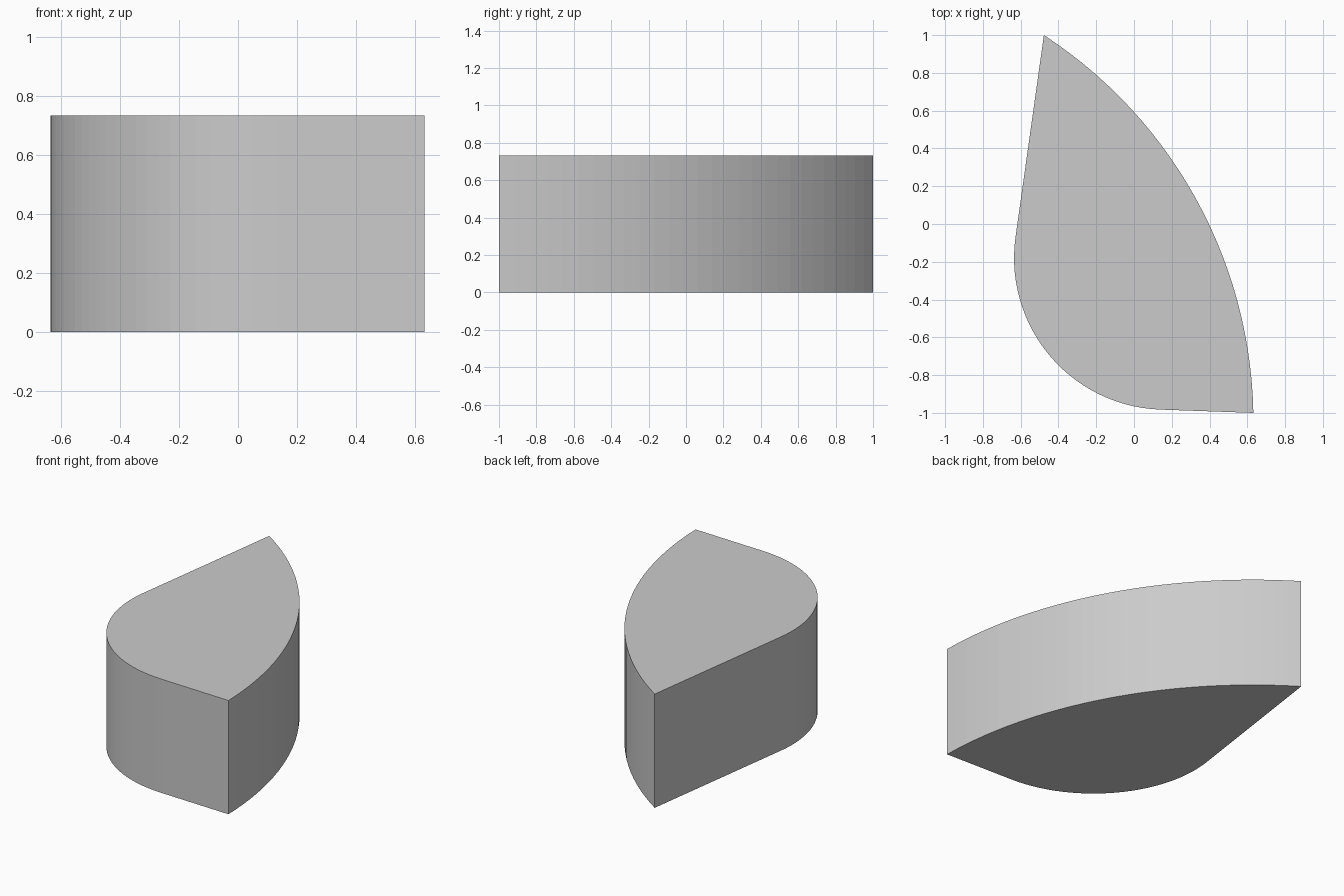
import bpy
import bmesh
from math import acos, asin, atan2, cos, sin, pi
from mathutils import Vector

cube = bpy.data.objects.get("Cube")
if cube:
    bpy.data.objects.remove(cube, do_unlink=True)

HEIGHT = 0.733
SEGMENTS = 28
front_tip = Vector((0.632, -1.0))
back_tip = Vector((-0.477, 1.0))


def arc(centre, radius, start, end):
    """Points along a circular arc, both ends included."""
    steps = [start + (end - start) * i / SEGMENTS for i in range(SEGMENTS + 1)]
    return [centre + radius * Vector((cos(a), sin(a))) for a in steps]


def bulge(a, b, rise):
    """Arc from a to b, bowed out to the right of the chord."""
    chord = b - a
    radius = chord.length ** 2 / (8 * rise) + rise / 2
    outward = Vector((chord.y, -chord.x)).normalized()
    centre = (a + b) / 2 + outward * (rise - radius)
    middle = atan2(outward.y, outward.x)
    half = asin(chord.length / (2 * radius))
    return arc(centre, radius, middle - half, middle + half)


def tangent_angle(point, centre, radius, side):
    """Angle on the circle where the line from the point touches it."""
    d = point - centre
    return atan2(d.y, d.x) + side * acos(radius / d.length)


# Outline: shallow curved side, then a rounded nose joined by tangent lines
nose_centre, nose_radius = Vector((0.168, -0.18)), 0.803
nose_start = tangent_angle(back_tip, nose_centre, nose_radius, 1)
nose_end = tangent_angle(front_tip, nose_centre, nose_radius, -1) + 2 * pi
outline = bulge(front_tip, back_tip, 0.284)
outline += arc(nose_centre, nose_radius, nose_start, nose_end)

# Solid block raised from the outline
bm = bmesh.new()
base = bm.faces.new([bm.verts.new((p.x, p.y, 0)) for p in outline])
raised = bmesh.ops.extrude_face_region(bm, geom=[base], use_keep_orig=True)
top = [v for v in raised["geom"] if isinstance(v, bmesh.types.BMVert)]
bmesh.ops.translate(bm, verts=top, vec=(0, 0, HEIGHT))
bmesh.ops.recalc_face_normals(bm, faces=bm.faces)
mesh = bpy.data.meshes.new("curved_block")
bm.to_mesh(mesh)
bm.free()
block = bpy.data.objects.new("curved_block", mesh)
bpy.context.collection.objects.link(block)

# Plain grey finish
grey = bpy.data.materials.new("light_grey")
grey.use_nodes = True
colour = (0.6, 0.6, 0.6, 1)
grey.diffuse_color = colour
grey.node_tree.nodes["Principled BSDF"].inputs["Base Color"].default_value = colour
mesh.materials.append(grey)
